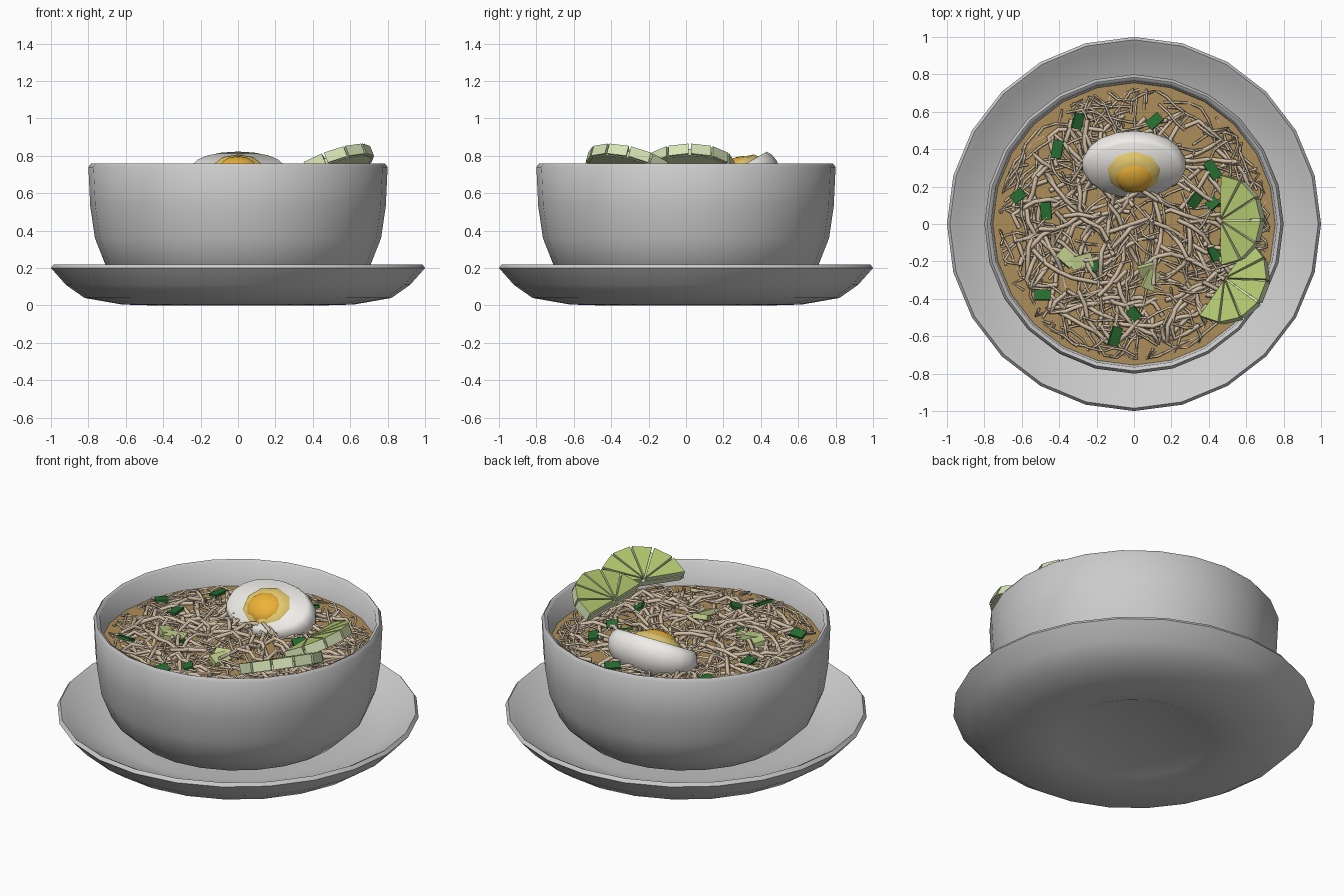
import bpy, bmesh, math, random
from mathutils import Matrix

if "Cube" in bpy.data.objects:
    bpy.data.objects.remove(bpy.data.objects["Cube"])

random.seed(7)
SOUP_Z = 0.61


def material(name, rgb):
    m = bpy.data.materials.new(name)
    m.diffuse_color = (*rgb, 1)
    m.use_nodes = True
    m.node_tree.nodes["Principled BSDF"].inputs["Base Color"].default_value = m.diffuse_color
    return m


china = material("china", (0.8, 0.8, 0.79))
white = material("egg_white", (0.88, 0.86, 0.82))
yolk_mat = material("yolk", (0.85, 0.45, 0.04))
yolk_rim_mat = material("yolk_rim", (0.82, 0.62, 0.17))
broth_mat = material("broth", (0.42, 0.27, 0.1))
noodle_mat = material("noodle", (0.64, 0.52, 0.38))
herb_mat = material("herb", (0.02, 0.15, 0.03))
onion_mat = material("onion", (0.5, 0.6, 0.25))
pale_mat = material("pale_green", (0.68, 0.78, 0.47))
lime_mat = material("lime_flesh", (0.45, 0.58, 0.16))


def finish(name, bm, mats=(), smooth=None):
    bmesh.ops.recalc_face_normals(bm, faces=bm.faces)
    me = bpy.data.meshes.new(name)
    bm.to_mesh(me)
    bm.free()
    for m in mats:
        me.materials.append(m)
    ob = bpy.data.objects.new(name, me)
    bpy.context.collection.objects.link(ob)
    if smooth:
        bpy.ops.object.select_all(action='DESELECT')
        ob.select_set(True)
        bpy.context.view_layer.objects.active = ob
        bpy.ops.object.shade_smooth_by_angle(angle=math.radians(smooth))
    return ob


def lathe(name, profile, mats=(), sides=24):
    bm = bmesh.new()
    vs = [bm.verts.new((r, 0, z)) for r, z in profile]
    es = [bm.edges.new(p) for p in zip(vs, vs[1:])]
    bmesh.ops.spin(bm, geom=vs + es, axis=(0, 0, 1), cent=(0, 0, 0),
                   angle=math.tau, steps=sides, use_duplicate=False)
    bmesh.ops.remove_doubles(bm, verts=bm.verts, dist=1e-4)
    return finish(name, bm, mats, 75)


# Crockery and broth
lathe("saucer", [(0, .012), (.42, .012), (.45, 0), (.62, .005), (.82, .04),
                 (.92, .11), (1.0, .2), (.985, .22), (.95, .2), (.82, .115),
                 (.65, .075), (0, .06)], [china])
lathe("bowl", [(0, .05), (.4, .06), (.6, .115), (.71, .22), (.765, .36),
               (.79, .53), (.8, .74), (.785, .76), (.765, .75), (.75, .55),
               (.7, .34), (.55, .2), (0, .15)], [china])
lathe("broth", [(0, SOUP_Z), (.755, SOUP_Z)], [broth_mat])


# Half egg, plump, with the cut face leaning to the front
tilt = Matrix.Translation((0, .32, .68)) @ Matrix.Rotation(math.radians(30), 4, 'X')


def cut_ball(name, scale, matrix, mat, cut, keep_top, u=14, v=12, angle=40):
    bm = bmesh.new()
    bmesh.ops.create_uvsphere(bm, u_segments=u, v_segments=v, radius=1)
    bmesh.ops.bisect_plane(
        bm, geom=bm.verts[:] + bm.edges[:] + bm.faces[:], plane_co=(0, 0, cut),
        plane_no=(0, 0, 1), clear_outer=not keep_top, clear_inner=keep_top)
    bmesh.ops.holes_fill(bm, edges=[e for e in bm.edges if e.is_boundary])
    bmesh.ops.transform(bm, matrix=matrix @ Matrix.Diagonal((*scale, 1)), verts=bm.verts)
    return finish(name, bm, [mat], angle)


cut_ball("egg_white", (.28, .19, .15), tilt, white, .45, False, 18, angle=75)
yolk_at = tilt @ Matrix.Translation((0, -.012, .066))
cut_ball("yolk_rim", (.145, .13, .045), yolk_at, yolk_rim_mat, 0, True, 9, 6)
cut_ball("yolk", (.115, .105, .062), yolk_at @ Matrix.Translation((0, -.015, 0)),
         yolk_mat, 0, True, 10, 8)


# Lime half slices: wedges with grooves over a pale base
def prism(bm, pts, z0, z1, top_index):
    lo = [bm.verts.new((x, y, z0)) for x, y in pts]
    hi = [bm.verts.new((x, y, z1)) for x, y in pts]
    bm.faces.new(lo)
    bm.faces.new(hi).material_index = top_index
    for i in range(len(pts)):
        j = (i + 1) % len(pts)
        bm.faces.new((lo[i], lo[j], hi[j], hi[i]))


def polar(r, deg):
    return r * math.cos(math.radians(deg)), r * math.sin(math.radians(deg))


def lime(name, loc, turn):
    bm = bmesh.new()
    prism(bm, [polar(.225, -90 + 30 * i) for i in range(7)], 0, .035, 0)
    for i in range(6):
        a = -90 + 30 * i
        prism(bm, [polar(.012, a + 15), polar(.24, a + 1.5), polar(.24, a + 28.5)],
              .004, .062, 1)
    m = (Matrix.Translation(loc) @ Matrix.Rotation(math.radians(turn), 4, 'Z')
         @ Matrix.Rotation(math.radians(-25), 4, 'Y'))
    bmesh.ops.transform(bm, matrix=m, verts=bm.verts)
    finish(name, bm, [pale_mat, lime_mat])


lime("lime_back", (.485, .02, .708), 0)
lime("lime_front", (.505, -.305, .708), -35)


# Noodles: random wandering kinked strands in a low mound
def noodles(name, count, radius, reach, top, length, step):
    cu = bpy.data.curves.new(name, 'CURVE')
    cu.dimensions = '3D'
    cu.bevel_depth = radius
    cu.bevel_resolution = 0
    cu.use_fill_caps = True
    cu.materials.append(noodle_mat)
    for _ in range(count):
        r = reach * math.sqrt(random.random())
        a = random.uniform(0, math.tau)
        x, y = r * math.cos(a), r * math.sin(a)
        heading = random.uniform(0, math.tau)
        bend = random.uniform(-.35, .35)
        pts = []
        for _ in range(random.randint(length - 2, length + 2)):
            d = math.hypot(x, y)
            if d > reach:
                x, y = x * reach / d, y * reach / d
                heading = math.atan2(-y, -x) + random.uniform(-1.2, 1.2)
                d = reach
            mound = top * (1 - .55 * (d / .75) ** 2)
            pts.append((x, y, SOUP_Z - .01 + random.random() * mound, 1))
            heading += bend + random.uniform(-.5, .5)
            x += step * math.cos(heading)
            y += step * math.sin(heading)
        sp = cu.splines.new('POLY')
        sp.points.add(len(pts) - 1)
        for p, co in zip(sp.points, pts):
            p.co = co
    ob = bpy.data.objects.new(name, cu)
    bpy.context.collection.objects.link(ob)


noodles("thick_noodles", 85, .013, .65, .085, 8, .08)
noodles("thin_noodles", 210, .007, .72, .075, 6, .07)


# Herb flakes and pale chunks scattered on top
def flakes(name, spots, size, thick, z, mat):
    bm = bmesh.new()
    for x, y in spots:
        spin = Matrix.Rotation(random.uniform(0, 6.28), 4, 'Z')
        lean = Matrix.Rotation(random.uniform(-.6, .6), 4, 'X')
        m = (Matrix.Translation((x, y, z)) @ spin @ lean
             @ Matrix.Diagonal((size * random.uniform(.8, 1.3), size * .7, thick, 1)))
        bmesh.ops.create_cube(bm, size=1, matrix=m)
    finish(name, bm, [mat])


flakes("herb_flakes", [(-.3, .55), (.11, .55), (-.41, .4), (-.62, .15), (-.47, .07),
                       (.42, .29), (.33, .13), (.42, .11), (-.22, -.22), (-.49, -.38),
                       (0, -.48), (-.1, -.6), (.43, -.16)],
       .08, .015, .655, herb_mat)
flakes("onion_chunks", [(-.36, -.18), (-.28, -.2), (.07, -.25), (.09, -.3)],
       .1, .03, .655, onion_mat)
